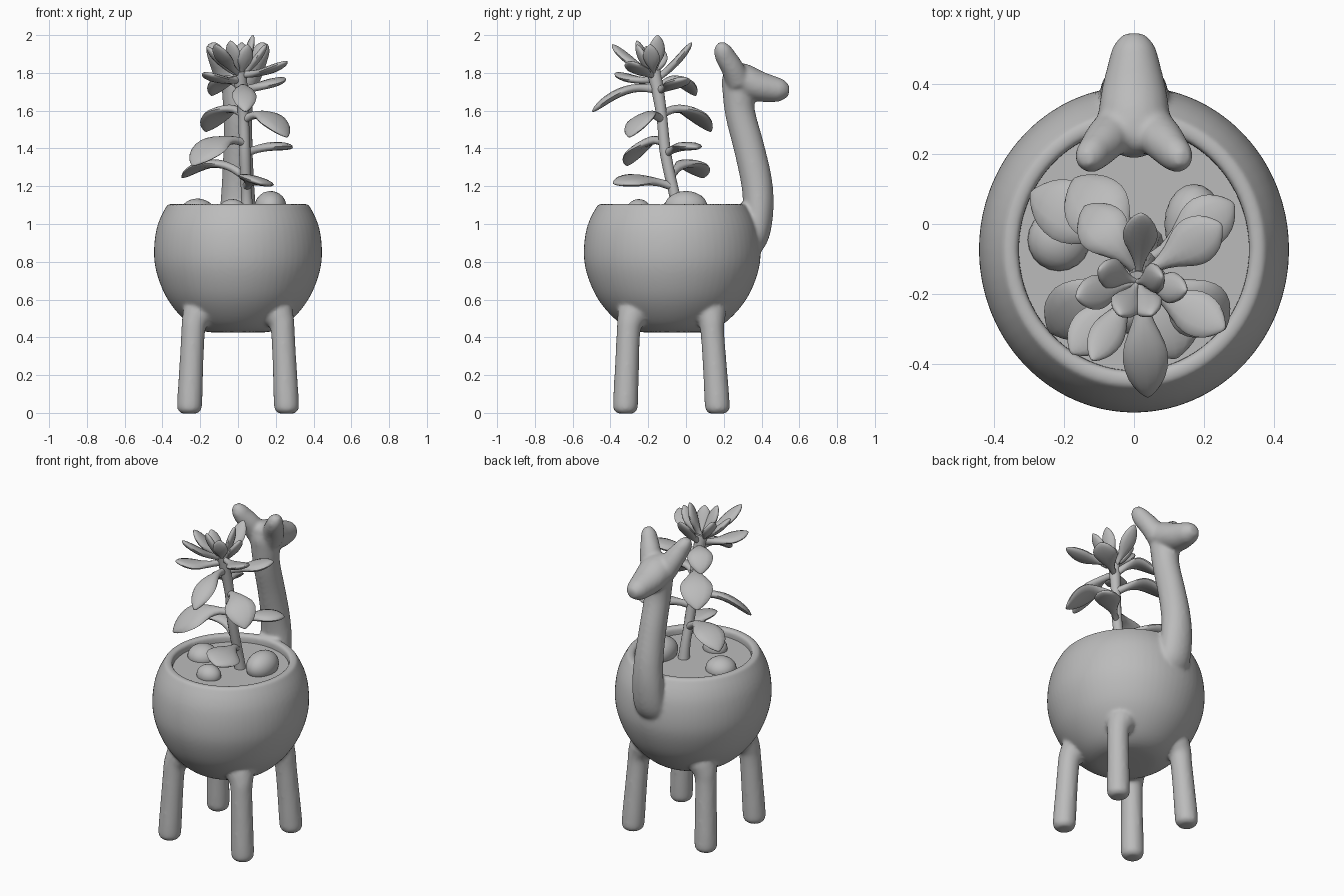
import bpy, bmesh, math
from mathutils import Vector

cube = bpy.data.objects.get("Cube")
if cube:
    bpy.data.objects.remove(cube, do_unlink=True)

clay = bpy.data.materials.new("grey_clay")
clay.use_nodes = True
clay.diffuse_color = (0.5, 0.5, 0.5, 1)
clay.node_tree.nodes["Principled BSDF"].inputs["Base Color"].default_value = (0.5, 0.5, 0.5, 1)


def finish(name, bm, angle=60):
    """Turn a bmesh into a smooth shaded object."""
    bmesh.ops.recalc_face_normals(bm, faces=bm.faces)
    mesh = bpy.data.meshes.new(name)
    bm.to_mesh(mesh)
    bm.free()
    mesh.materials.append(clay)
    obj = bpy.data.objects.new(name, mesh)
    bpy.context.collection.objects.link(obj)
    bpy.ops.object.select_all(action='DESELECT')
    obj.select_set(True)
    bpy.context.view_layer.objects.active = obj
    bpy.ops.object.shade_smooth_by_angle(angle=math.radians(angle))
    return obj


def spline(keys, steps=5):
    """Catmull-Rom resampling of equally long key tuples."""
    keys = [Vector(k) for k in keys]
    out = []
    for i in range(len(keys) - 1):
        b, c = keys[i], keys[i + 1]
        a, d = keys[max(i - 1, 0)], keys[min(i + 2, len(keys) - 1)]
        for s in range(steps):
            t = s / steps
            out.append(b + (c - a) * (t / 2) + (a * 2 - b * 5 + c * 4 - d) * (t * t / 2)
                       + (b * 3 - a - c * 3 + d) * (t ** 3 / 2))
    return out + [keys[-1]]


def sweep(bm, rings, side, sides=12):
    """Skin elliptical rings (x, y, z, half width, half thickness)."""
    pts = [Vector(r[:3]) for r in rings]
    loops = []
    for i, r in enumerate(rings):
        tangent = (pts[min(i + 1, len(pts) - 1)] - pts[max(i - 1, 0)]).normalized()
        u = (side - tangent * side.dot(tangent)).normalized()
        v = tangent.cross(u)
        loops.append([bm.verts.new(pts[i] + u * r[3] * math.cos(a) + v * r[4] * math.sin(a))
                      for a in (2 * math.pi * k / sides for k in range(sides))])
    for p, q in zip(loops, loops[1:]):
        for k in range(sides):
            bm.faces.new((p[k], p[k - 1], q[k - 1], q[k]))
    bm.faces.new(loops[0])
    bm.faces.new(loops[-1])


X = Vector((1, 0, 0))
CENTRE_Y = -0.073

# Lathed bowl body: smooth belly, then lip and straight inner wall
belly = [(0, .425), (.10, .425), (.18, .432), (.25, .465), (.32, .53), (.378, .61),
         (.418, .7), (.441, .79), (.444, .88), (.432, .97), (.408, 1.04), (.372, 1.106)]
profile = [tuple(p) for p in spline(belly, 4)] + [(.338, 1.106), (.33, 1.09), (.33, .99), (0, .99)]
bm = bmesh.new()
verts = [bm.verts.new((r, 0, z)) for r, z in profile]
edges = [bm.edges.new(pair) for pair in zip(verts, verts[1:])]
bmesh.ops.spin(bm, geom=verts + edges, axis=(0, 0, 1), cent=(0, 0, 0),
               angle=2 * math.pi, steps=64)
bmesh.ops.remove_doubles(bm, verts=bm.verts, dist=0.0005)
for v in bm.verts:
    v.co.y = v.co.y * 1.052 + CENTRE_Y

# Four legs, flaring into the belly
for foot_y, top_y in ((-.32, -.305), (.165, .14)):
    for s in (1, -1):
        keys = [(.257, foot_y, -.004, .04, .04), (.257, foot_y, .012, .06, .06),
                (.256, foot_y, .05, .067, .067), (.247, (foot_y + top_y) / 2, .25, .064, .064),
                (.238, top_y, .42, .063, .063), (.230, top_y * .97, .48, .07, .07),
                (.205, top_y * .9, .53, .088, .088), (.17, top_y * .75, .6, .07, .07)]
        sweep(bm, [(s * k[0],) + tuple(k[1:]) for k in spline(keys, 3)], X, 16)

# Neck, head and ears
neck = [(0, .335, .84, .08, .04), (0, .365, .93, .098, .072), (0, .383, 1.07, .096, .08),
        (0, .374, 1.22, .086, .083), (0, .335, 1.4, .078, .082), (0, .288, 1.58, .077, .08),
        (0, .275, 1.7, .085, .082), (0, .258, 1.78, .08, .07), (0, .25, 1.83, .045, .035)]
head = [(0, .2, 1.79, .04, .03), (0, .235, 1.785, .09, .072), (0, .3, 1.76, .103, .09),
        (0, .38, 1.73, .094, .082), (0, .46, 1.714, .075, .07), (0, .51, 1.708, .06, .057),
        (0, .546, 1.703, .03, .027)]
sweep(bm, spline(neck), X, 20)
sweep(bm, spline(head), X, 20)
for s in (1, -1):
    ear = [(s * .045, .28, 1.75, .065, .068), (s * .08, .243, 1.83, .063, .06),
           (s * .112, .207, 1.89, .051, .055), (s * .13, .192, 1.93, .042, .045),
           (s * .138, .188, 1.96, .022, .022)]
    sweep(bm, spline(ear), X, 16)

# Fuse the whole planter into one soft form
planter = finish("animal_planter", bm)
remesh = planter.modifiers.new("fuse", 'REMESH')
remesh.mode = 'VOXEL'
remesh.voxel_size = 0.01
remesh.use_smooth_shade = True
smooth = planter.modifiers.new("soften", 'SMOOTH')
smooth.factor, smooth.iterations = 0.5, 10

# Soil surface inside the bowl
bm = bmesh.new()
bmesh.ops.create_circle(bm, cap_ends=True, segments=48, radius=.34)
for v in bm.verts:
    v.co = Vector((v.co.x, v.co.y * 1.04 + CENTRE_Y, 1.06))
finish("soil", bm)

# Plant stem
stem_keys = [(.05, -.045, 1.03, .036, .036), (.045, -.06, 1.15, .029, .029),
             (.04, -.088, 1.27, .029, .029), (.035, -.112, 1.4, .03, .03),
             (.03, -.126, 1.55, .028, .028), (.02, -.145, 1.68, .032, .032),
             (.01, -.17, 1.81, .036, .036)]
stem = spline(stem_keys)
bm = bmesh.new()
sweep(bm, stem, X, 12)
finish("plant_stem", bm)


def leaf(name, base_z, tip, width, lift, roll=0.0, thick=.023):
    """Fleshy paddle from the stem to its tip, arched by lift, tilted sideways by roll."""
    base = Vector(min(stem, key=lambda p: abs(p[2] - base_z))[:3])
    tip = Vector(tip)
    side = (tip - base).cross(Vector((0, 0, 1))).normalized()
    side = side * math.cos(roll) + Vector((0, 0, math.sin(roll)))
    shape = [(0, .24, 1), (.2, .24, .9), (.38, .5, .95), (.55, .88, 1), (.7, 1, 1),
             (.85, .8, .85), (.95, .42, .55), (1, .08, .15)]
    rings = []
    for t, w, h in spline(shape, 2):
        p = base.lerp(tip, t) + Vector((0, 0, lift * 4 * t * (1 - t)))
        rings.append((*p, width / 2 * w, thick * h))
    bm = bmesh.new()
    sweep(bm, rings, side, 12)
    finish(name, bm)


# Drooping stem leaves: base height, tip, width, arch, roll
stem_leaves = [
    (1.20, (.12, -.385, 1.215), .20, .025, .25), (1.24, (-.295, .09, 1.245), .18, .075),
    (1.37, (.285, .06, 1.405), .15, .02), (1.42, (-.24, -.31, 1.31), .20, .06, .35),
    (1.56, (.26, -.30, 1.46), .18, .065, -.2), (1.57, (-.17, .13, 1.49), .19, .07),
    (1.70, (.04, -.495, 1.595), .13, .055), (1.72, (-.14, .05, 1.68), .15, .07),
    (1.72, (.25, 0, 1.77), .14, -.005)]
for i, spec in enumerate(stem_leaves):
    leaf(f"stem_leaf_{i + 1}", *spec)

# Upright crown rosette: base height, tip, width
crown = [(1.77, (-.18, -.37, 1.80), .13), (1.78, (.26, -.30, 1.86), .13),
         (1.78, (-.165, -.21, 1.94), .10), (1.78, (-.12, -.39, 1.95), .10),
         (1.79, (.15, -.19, 1.95), .09), (1.77, (.02, .03, 1.96), .10),
         (1.79, (-.10, -.13, 1.93), .09), (1.79, (-.04, -.26, 1.97), .09),
         (1.79, (.08, -.15, 2.0), .09), (1.79, (.05, -.26, 1.95), .09)]
for i, (base_z, tip, width) in enumerate(crown):
    leaf(f"crown_leaf_{i + 1}", base_z, tip, width, -.02, thick=.02)

# Pebbles on the soil: centre and half sizes
pebbles = [(.172, .0, 1.09, .085, .115, .085), (-.215, -.045, 1.065, .09, .09, .07),
           (-.03, -.25, 1.07, .075, .065, .062)]
for i, (x, y, z, a, b, c) in enumerate(pebbles):
    bm = bmesh.new()
    bmesh.ops.create_icosphere(bm, subdivisions=3, radius=1)
    for v in bm.verts:
        v.co = Vector((x + v.co.x * a, y + v.co.y * b, z + v.co.z * c))
    finish(f"pebble_{i + 1}", bm)
